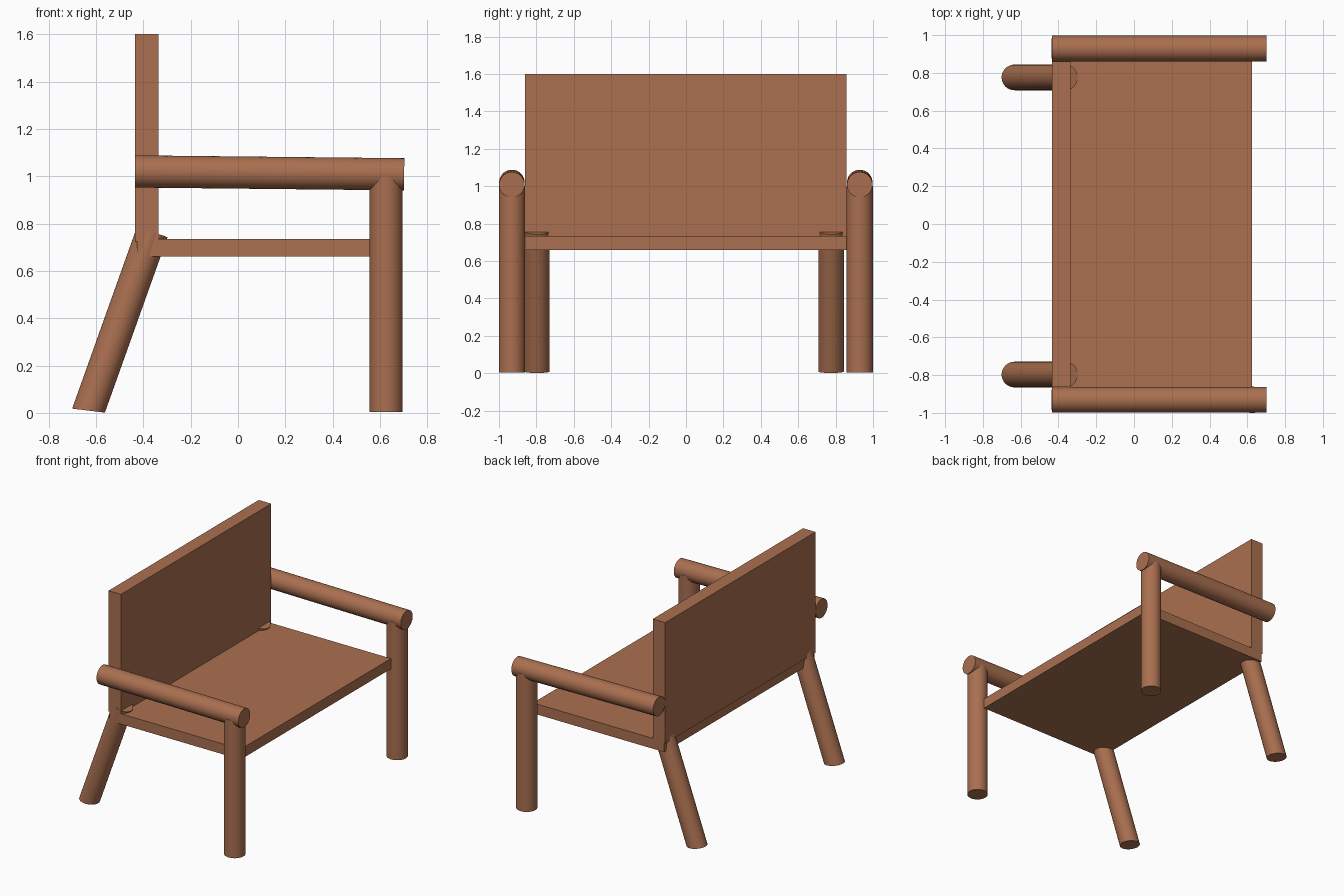
import bpy, bmesh, math
from mathutils import Vector

if "Cube" in bpy.data.objects:
    bpy.data.objects.remove(bpy.data.objects["Cube"])

wood = bpy.data.materials.new("warm brown wood")
wood.diffuse_color = (0.40, 0.16, 0.08, 1)
wood.use_nodes = True
wood.node_tree.nodes["Principled BSDF"].inputs["Base Color"].default_value = wood.diffuse_color


def finish(name, bm, smooth=False):
    me = bpy.data.meshes.new(name)
    bm.to_mesh(me)
    bm.free()
    me.materials.append(wood)
    ob = bpy.data.objects.new(name, me)
    bpy.context.collection.objects.link(ob)
    if smooth:
        bpy.ops.object.select_all(action='DESELECT')
        ob.select_set(True)
        bpy.context.view_layer.objects.active = ob
        bpy.ops.object.shade_smooth_by_angle(angle=math.radians(35))
    return ob


def board(name, lo, hi):
    lo, hi = Vector(lo), Vector(hi)
    bm = bmesh.new()
    bmesh.ops.create_cube(bm, size=1)
    for v in bm.verts:
        v.co = (lo + hi) / 2 + v.co * (hi - lo)
    return finish(name, bm)


def pole(name, a, b, r, cut=None):
    """Round pole from a to b; cut = (point, normal) trims and caps its foot."""
    a, b = Vector(a), Vector(b)
    bm = bmesh.new()
    bmesh.ops.create_cone(bm, cap_ends=True, segments=48, radius1=r, radius2=r,
                          depth=(b - a).length)
    turn = (b - a).to_track_quat('Z', 'Y')
    for v in bm.verts:
        v.co = (a + b) / 2 + turn @ v.co
    if cut:
        bmesh.ops.bisect_plane(bm, geom=bm.verts[:] + bm.edges[:] + bm.faces[:],
                               plane_co=cut[0], plane_no=cut[1], clear_inner=True)
        bmesh.ops.holes_fill(bm, edges=[e for e in bm.edges if e.is_boundary])
        bmesh.ops.recalc_face_normals(bm, faces=bm.faces)
    return finish(name, bm, True)


# Seat and backrest panels
board("seat", (-0.427, -0.862, 0.66), (0.625, 0.859, 0.735))
board("backrest", (-0.435, -0.862, 0.725), (-0.335, 0.859, 1.6))

# Armrests, front legs and splayed back legs on each side
for side, y_front, y_back in (("right", -0.931, -0.797), ("left", 0.929, 0.776)):
    pole(f"armrest_{side}", (-0.435, y_front, 1.02), (0.702, y_front, 1.008), 0.068)
    pole(f"front_leg_{side}", (0.626, y_front, 0.004), (0.626, y_front, 1.0), 0.07)
    slope, x0 = 0.357, -0.635
    pole(f"back_leg_{side}", (x0 - slope * 0.1, y_back, -0.1),
         (x0 + slope * 0.765, y_back, 0.765), 0.068,
         cut=((x0, y_back, 0.01), (0.12, 0, 1)))
